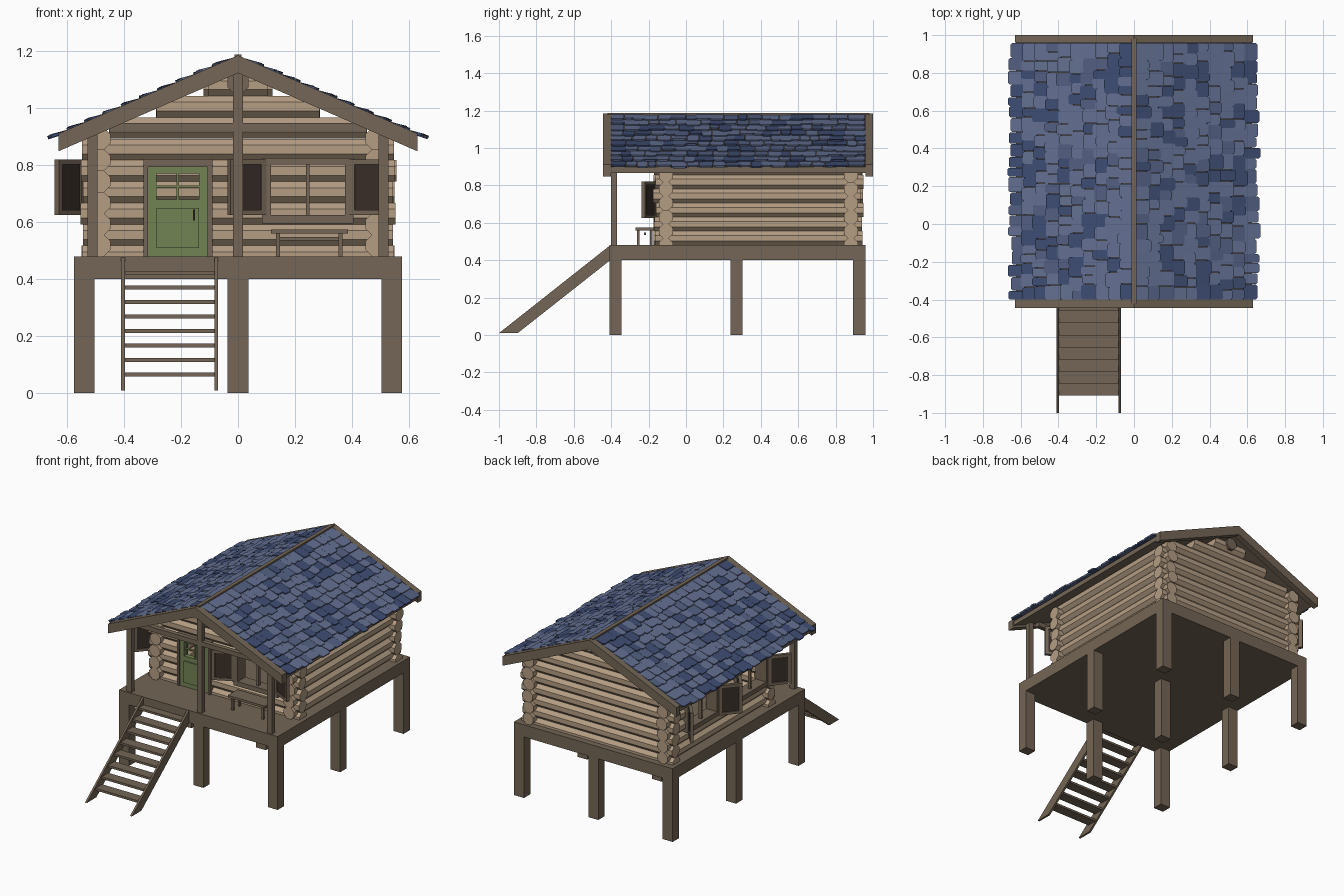
import bpy, bmesh, math, random
from mathutils import Matrix, Vector

random.seed(7)
if "Cube" in bpy.data.objects:
    bpy.data.objects.remove(bpy.data.objects["Cube"])


def material(name, rgb):
    m = bpy.data.materials.new(name)
    m.use_nodes = True
    m.diffuse_color = (*rgb, 1)
    m.node_tree.nodes["Principled BSDF"].inputs["Base Color"].default_value = (*rgb, 1)
    return m


TIMBER = material("brown timber", (0.175, 0.133, 0.093))
LOG = material("tan log", (0.46, 0.34, 0.23))
GREEN = material("green paint", (0.17, 0.23, 0.09))
DARK = material("dark shutter", (0.042, 0.028, 0.021))
SLATES = [material("grey blue slate", (0.125, 0.16, 0.285)),
          material("mid blue slate", (0.085, 0.115, 0.225)),
          material("deep blue slate", (0.048, 0.073, 0.17))]


def finish(name, bm, mats):
    bmesh.ops.recalc_face_normals(bm, faces=bm.faces)
    me = bpy.data.meshes.new(name)
    bm.to_mesh(me)
    bm.free()
    for m in mats:
        me.materials.append(m)
    ob = bpy.data.objects.new(name, me)
    bpy.context.collection.objects.link(ob)
    return ob


def add_prism(bm, outline, offset, index=0):
    """Close an outline of points into a solid swept by offset."""
    a = [bm.verts.new(p) for p in outline]
    b = [bm.verts.new(Vector(p) + Vector(offset)) for p in outline]
    n = len(a)
    faces = [bm.faces.new(a), bm.faces.new(b[::-1])]
    faces += [bm.faces.new((a[i], b[i], b[(i + 1) % n], a[(i + 1) % n])) for i in range(n)]
    for f in faces:
        f.material_index = index


def boxes(name, spans, mat, place=Matrix()):
    """Boxes given as (x0, x1, y0, y1, z0, z1), joined in one object."""
    bm = bmesh.new()
    for x0, x1, y0, y1, z0, z1 in spans:
        add_prism(bm, [(x0, y0, z0), (x1, y0, z0), (x1, y1, z0), (x0, y1, z0)], (0, 0, z1 - z0))
    bm.transform(place)
    return finish(name, bm, [mat])


# Platform and its legs
boxes("platform", [(-.575, .575, -.41, .96, .4, .48)], TIMBER)
boxes("legs", [(x - .036, x + .036, y - .033, y + .033, 0, .41)
               for x in (-.539, 0, .539) for y in (-.377, .27, .927)], TIMBER)

# Log walls: octagonal logs with gaps left for openings
PITCH, R = .075, .039


def add_log(bm, along_x, a, b, fixed, z):
    ring = []
    for i in range(8):
        t = (i + .5) * math.pi / 4
        u, v = R * 1.04 * math.cos(t), R * 1.04 * math.sin(t)
        ring.append((a, fixed + u, z + v) if along_x else (fixed + u, a, z + v))
    add_prism(bm, ring, (b - a, 0, 0) if along_x else (0, b - a, 0))


def log_row(bm, along_x, a, b, fixed, z, holes):
    start = a
    for h0, h1, z0, z1 in sorted(holes):
        if z0 - .02 < z < z1 + .01:
            add_log(bm, along_x, start, h0, fixed, z)
            start = h1
    add_log(bm, along_x, start, b, fixed, z)


DOOR = (-.325, -.095, .48, .81)
FRONT_WINDOW = (.1, .39, .62, .82)
SIDE_WINDOWS = [(-.07, .23, .63, .82), (.44, .74, .63, .82)]
RIDGE, SLOPE = 1.185, .436

for name, y, holes in (("front_log_wall", -.108, [DOOR, FRONT_WINDOW]), ("back_log_wall", .882, [])):
    bm = bmesh.new()
    for k in range(9):
        z = .48 + k * PITCH
        half = min(.55, (RIDGE - .04 - z - R * .4) / SLOPE) + random.uniform(-.008, .008)
        log_row(bm, True, -half, half, y, z, holes)
    finish(name, bm, [LOG])
for name, x, holes in (("left_log_wall", .485, []), ("right_log_wall", -.485, SIDE_WINDOWS)):
    bm = bmesh.new()
    for k in range(6):
        jitter = random.uniform(-.008, .008)
        log_row(bm, False, -.168 + jitter, .942 + jitter, x, .5175 + k * PITCH, holes)
    finish(name, bm, [LOG])


# Windows with opened shutters, built facing -y then placed
def window(prefix, place, w, z0, z1, angle):
    h = w / 2
    boxes(prefix + "_frame", [
        (-h - .01, -h + .02, -.02, .06, z0, z1), (h - .02, h + .01, -.02, .06, z0, z1),
        (-h, h, -.02, .06, z1 - .022, z1), (-h, h, -.02, .06, z0, z0 + .03),
        (-.006, .006, 0, .02, z0, z1)], TIMBER, place)
    for side, turn in ((1, -angle), (-1, math.pi + angle)):
        m = place @ Matrix.Translation((side * h, -.016, 0)) @ Matrix.Rotation(turn, 4, "Z")
        label = prefix + ("_shutter_a" if side > 0 else "_shutter_b")
        boxes(label + "_panel", [(.01, .13, -.004, .004, .635, .805)], DARK, m)
        boxes(label + "_rim", [
            (0, .02, -.01, .01, .625, .82), (.122, .142, -.01, .01, .625, .82),
            (.02, .122, -.01, .01, .625, .642), (.02, .122, -.01, .01, .803, .82)], TIMBER, m)


window("front_window", Matrix.Translation((.245, -.148, 0)), .3, .595, .825, math.radians(27))
for i, (y0, y1, _, _) in enumerate(SIDE_WINDOWS):
    place = Matrix.Translation((-.528, (y0 + y1) / 2, 0)) @ Matrix.Rotation(-math.pi / 2, 4, "Z")
    window("side_window_%d" % (i + 1), place, y1 - y0, .625, .86, math.radians(40))

# Door
boxes("door_frame", [(-.332, -.315, -.16, -.07, .48, .81), (-.107, -.09, -.16, -.07, .48, .81),
                     (-.332, -.09, -.16, -.07, .793, .822)], TIMBER)
boxes("door", [(-.315, -.107, -.15, -.12, .48, .68), (-.315, -.107, -.15, -.12, .77, .793),
               (-.315, -.285, -.15, -.12, .68, .77), (-.137, -.107, -.15, -.12, .68, .77),
               (-.285, -.137, -.158, -.15, .51, .65)], GREEN)
boxes("door_window_bars", [(-.215, -.207, -.145, -.13, .68, .77),
                           (-.285, -.137, -.145, -.13, .722, .729)], GREEN)
boxes("door_handle", [(-.157, -.151, -.172, -.158, .605, .645)], DARK)

# Bench
boxes("bench", [(.115, .385, -.27, -.17, .56, .575), (.145, .36, -.225, -.215, .535, .548)]
      + [(x - .007, x + .007, y - .007, y + .007, .48, .56) for x in (.14, .36) for y in (-.255, -.185)], TIMBER)

# Porch posts and gable tie beam
boxes("porch_posts", [(x - .018, x + .018, -.4, -.37, .48, top)
                      for x, top in ((-.51, .93), (0, 1.16), (.51, .93))], TIMBER)
boxes("tie_beam", [(-.45, .45, -.4, -.37, .918, .948)], TIMBER)

# Ridge beam
bm = bmesh.new()
add_log(bm, True, 0, 1.13, 0, 0)
bm.transform(Matrix.Translation((0, -.2, 1.09)) @ Matrix.Rotation(math.pi / 2, 4, "Z"))
finish("ridge_beam", bm, [TIMBER])


# Roof deck, barge boards and ridge strip share one gable profile
def gable(name, top, bottom, half, y0, y1):
    def edge(x, drop):
        return (x, y0, RIDGE - drop - SLOPE * abs(x))
    bm = bmesh.new()
    for s in (-1, 1):
        add_prism(bm, [edge(0, top), edge(s * half, top), edge(s * half, bottom), edge(0, bottom)],
                  (0, y1 - y0, 0))
    finish(name, bm, [TIMBER])


gable("roof_deck", .014, .045, .625, -.41, .965)
gable("front_barge_board", 0, .062, .63, -.445, -.4)
gable("back_barge_board", 0, .062, .63, .96, 1)
boxes("ridge_strip", [(-.012, .012, -.42, .98, 1.16, 1.188)], TIMBER)

# Slate shingles: overlapping rows with clipped lower corners
ROWS = 10
STEP = .64 / math.cos(math.atan(SLOPE)) / ROWS
for name, side in (("left_shingles", 1), ("right_shingles", -1)):
    bm = bmesh.new()
    down = Vector((side, 0, -SLOPE)).normalized()
    up = Vector((side * SLOPE, 0, 1)).normalized()
    for row in range(ROWS):
        y = -.4
        while y < .94:
            w = random.uniform(.045, .085)
            if y + w > .925:
                w = .96 - y
            s0 = row * STEP
            length = STEP + random.uniform(.0, .024)
            lift = random.uniform(.007, .012)
            c = .009
            outline = []
            for s, t in ((0, 0), (length - c, 0), (length, c), (length, w - c), (length - c, w), (0, w)):
                outline.append(Vector((0, y + t * .98, RIDGE - .014))
                               + down * (s0 + s) + up * (lift * s / length))
            add_prism(bm, outline, up * .01, random.choices((0, 1, 2), (.62, .16, .22))[0])
            y += w
    finish(name, bm, SLATES)

# Stairs: two stringers and eight treads
bm = bmesh.new()
for x in (-.41, -.083):
    add_prism(bm, [(x, -.405, .48), (x, -1, .01), (x, -.9, .01), (x, -.405, .4)], (.013, 0, 0))
finish("stair_stringers", bm, [TIMBER])
treads = []
for i in range(8):
    z = .065 + i * .051
    y = -.355 - (.48 - z) / .8
    treads.append((-.4, -.08, y - .034, y + .034, z - .007, z + .007))
boxes("stair_treads", treads, TIMBER)
